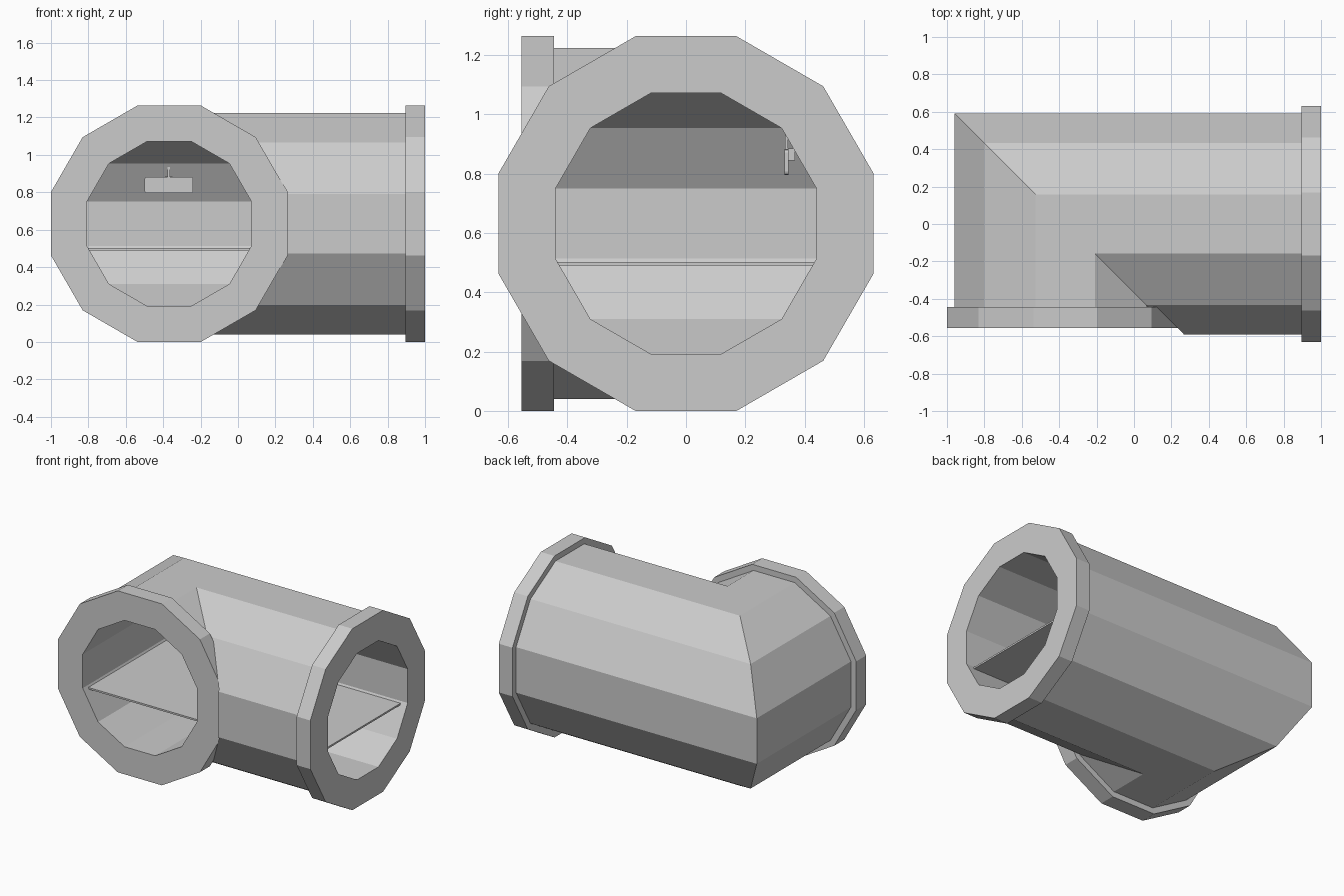
import bpy, bmesh, math

if "Cube" in bpy.data.objects:
    bpy.data.objects.remove(bpy.data.objects["Cube"])

CZ, CX = 0.632, -0.368          # pipe axis height, x of the front limb axis
GREY = bpy.data.materials.new("plain grey")
GREY.diffuse_color = (0.6, 0.6, 0.6, 1)
GREY.use_nodes = True
GREY.node_tree.nodes["Principled BSDF"].inputs["Base Color"].default_value = GREY.diffuse_color


def ring(apothem):
    """Twelve-sided section with a flat top, as (sideways, height) pairs."""
    r = apothem / math.cos(math.pi / 12)
    return [(r * math.cos(math.radians(15 + 30 * k)), CZ + r * math.sin(math.radians(15 + 30 * k)))
            for k in range(12)]


def make(name, bm):
    bmesh.ops.recalc_face_normals(bm, faces=bm.faces)
    me = bpy.data.meshes.new(name)
    bm.to_mesh(me)
    bm.free()
    me.materials.append(GREY)
    ob = bpy.data.objects.new(name, me)
    bpy.context.collection.objects.link(ob)
    return ob


def loft(name, loops, closed):
    """Join matching vertex loops; closed wraps last to first, else caps the ends."""
    bm = bmesh.new()
    rows = [[bm.verts.new(p) for p in lp] for lp in loops]
    n = len(rows[0])
    pairs = list(zip(rows, rows[1:]))
    if closed:
        pairs.append((rows[-1], rows[0]))
    else:
        bm.faces.new(rows[0])
        bm.faces.new(rows[-1])
    for a, b in pairs:
        for k in range(n):
            j = (k + 1) % n
            bm.faces.new((a[k], a[j], b[j], b[k]))
    return make(name, bm)


def front_loop(ap, y):
    return [(CX - u, y, z) for u, z in ring(ap)]


def mitre_loop(ap):
    return [(CX - u, u, z) for u, z in ring(ap)]


def side_loop(ap, x):
    return [(x, u, z) for u, z in ring(ap)]


def box(name, lo, hi, bevel=0):
    bm = bmesh.new()
    bmesh.ops.create_cube(bm, size=1)
    for v in bm.verts:
        v.co = [(a + b) / 2 + c * (b - a) for a, b, c in zip(lo, hi, v.co)]
    if bevel:
        edges = [e for e in bm.edges if abs(e.verts[0].co.y - e.verts[1].co.y) > 1e-5]
        bmesh.ops.bevel(bm, geom=edges, offset=bevel, segments=2, affect='EDGES', profile=0.5)
    return make(name, bm)


OUT, BORE, RIM = 0.592, 0.44, 0.632

# Mitred elbow pipe, made overlong at the front and trimmed to the collar outline
pipe = loft("elbow_pipe", [front_loop(OUT, -0.8), mitre_loop(OUT), side_loop(OUT, 0.9),
                           side_loop(BORE, 0.9), mitre_loop(BORE), front_loop(BORE, -0.8)], True)
cutter = loft("trim_cutter", [front_loop(RIM, -1.0), front_loop(RIM, -0.45)], False)
cutter.hide_render = True
mod = pipe.modifiers.new("trim", 'BOOLEAN')
mod.operation, mod.solver, mod.object = 'DIFFERENCE', 'EXACT', cutter
bpy.context.view_layer.objects.active = pipe
bpy.ops.object.modifier_apply(modifier=mod.name)
bpy.data.objects.remove(cutter)

# End collars
loft("front_collar", [front_loop(RIM, -0.555), front_loop(RIM, -0.445),
                      front_loop(BORE, -0.445), front_loop(BORE, -0.555)], True)
loft("right_collar", [side_loop(RIM, 1.0), side_loop(RIM, 0.895),
                      side_loop(BORE, 0.895), side_loop(BORE, 1.0)], True)

# L-shaped walkway floor inside the bore
w = 0.432
plan = [(CX - w, -0.505), (CX + w, -0.505), (CX + w, -w), (0.95, -w), (0.95, w), (CX - w, w)]
loft("walkway_floor", [[(x, y, z) for x, y in plan] for z in (0.49, 0.502)], False)

# Hanging sign on the back wall, with its rod and bracket
box("sign_panel", (-0.5, 0.332, 0.795), (-0.24, 0.345, 0.883), 0.012)
box("sign_rod", (-0.376, 0.333, 0.88), (-0.364, 0.343, 0.94))
box("sign_bracket", (-0.39, 0.343, 0.845), (-0.35, 0.367, 0.885))
